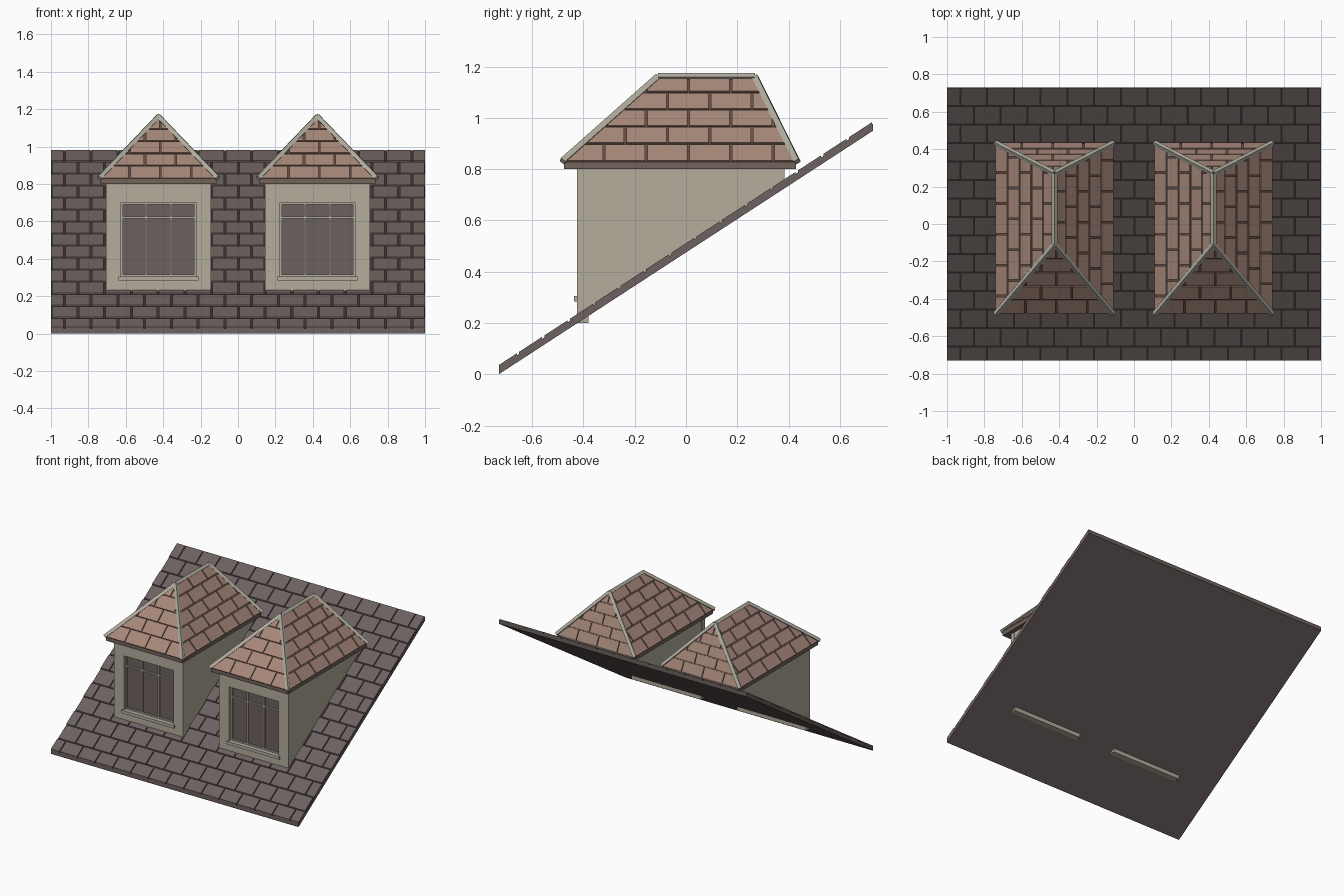
import bpy, bmesh
from mathutils import Vector as V

cube = bpy.data.objects.get("Cube")
if cube:
    bpy.data.objects.remove(cube, do_unlink=True)


def material(name, rgb):
    m = bpy.data.materials.new(name)
    m.use_nodes = True
    m.diffuse_color = (*rgb, 1)
    m.node_tree.nodes["Principled BSDF"].inputs["Base Color"].default_value = (*rgb, 1)
    return m


slate = material("slate", (0.15, 0.12, 0.115))
slate_joint = material("slate joint", (0.045, 0.036, 0.033))
clay = material("clay tile", (0.38, 0.24, 0.19))
clay_joint = material("clay joint", (0.12, 0.075, 0.06))
plaster = material("plaster", (0.46, 0.42, 0.34))
trim = material("pale trim", (0.43, 0.41, 0.34))
fascia_brown = material("fascia brown", (0.17, 0.125, 0.105))


def finish(name, bm, *mats):
    bmesh.ops.recalc_face_normals(bm, faces=bm.faces[:])
    me = bpy.data.meshes.new(name)
    bm.to_mesh(me)
    bm.free()
    for m in mats:
        me.materials.append(m)
    ob = bpy.data.objects.new(name, me)
    bpy.context.scene.collection.objects.link(ob)
    return ob


def prism(bm, points, offset):
    """Solid made by sweeping a flat outline along an offset."""
    a = [bm.verts.new(p) for p in points]
    b = [bm.verts.new(V(p) + V(offset)) for p in points]
    bm.faces.new(a)
    bm.faces.new(b[::-1])
    for i in range(len(a)):
        j = (i + 1) % len(a)
        bm.faces.new((a[i], b[i], b[j], a[j]))


def box(name, x, y, z, mat):
    bm = bmesh.new()
    outline = [(x[0], y[0], z[0]), (x[1], y[0], z[0]), (x[1], y[1], z[0]), (x[0], y[1], z[0])]
    prism(bm, outline, (0, 0, z[1] - z[0]))
    return finish(name, bm, mat)


def clip(poly, edge_start, edge_end):
    """Keep the part of a 2D polygon left of an edge."""
    d = edge_end - edge_start
    side = [d.cross(p - edge_start) for p in poly]
    out = []
    for i, p in enumerate(poly):
        j = (i + 1) % len(poly)
        if side[i] >= 0:
            out.append(p)
        if side[i] * side[j] < 0:
            out.append(p.lerp(poly[j], side[i] / (side[i] - side[j])))
    return out


def tiles(bm, corners, row, width, gap, lift, first_row, phase):
    """Running-bond tiles over a convex face whose first edge is the eave."""
    corners = [V(c) for c in corners]
    o = corners[0]
    u = (corners[1] - o).normalized()
    n = u.cross(corners[-1] - o).normalized()
    v = n.cross(u)
    lift = n * lift if isinstance(lift, float) else V(lift)
    flat = [V(((c - o).dot(u), (c - o).dot(v))) for c in corners]
    length, height = flat[1].x, max(p.y for p in flat)
    low, high, r = -gap, first_row, 0
    while low < height - gap:
        left = (phase if r % 2 == 0 else phase + width / 2) - 2 * width
        while left < length:
            x0, x1 = left + gap / 2, left + width - gap / 2
            y0, y1 = low + gap / 2, high - gap / 2
            poly = [V((x0, y0)), V((x1, y0)), V((x1, y1)), V((x0, y1))]
            for i in range(len(flat)):
                if poly:
                    poly = clip(poly, flat[i], flat[(i + 1) % len(flat)])
            if len(poly) > 2:
                prism(bm, [o + u * p.x + v * p.y for p in poly], lift)
            left += width
        low, high, r = high, high + row, r + 1


def bar(bm, a, b, radius):
    """Diamond-section bar between two points."""
    d = V(b) - V(a)
    made = bmesh.ops.create_cone(bm, cap_ends=True, segments=4, radius1=radius,
                                 radius2=radius, depth=d.length)["verts"]
    bmesh.ops.rotate(bm, verts=made, matrix=d.to_track_quat('Z', 'Y').to_matrix())
    bmesh.ops.translate(bm, verts=made, vec=(V(a) + V(b)) / 2)


# Main sloping roof: slab with dark joints showing between raised slates
Y, RISE, THICK, LIFT = 0.73, 0.95, 0.028, 0.008
bm = bmesh.new()
prism(bm, [(-1, -Y, 0), (1, -Y, 0), (1, Y, RISE), (-1, Y, RISE)], (0, 0, THICK))
slab = finish("main_roof_slab", bm, slate, slate_joint)
for p in slab.data.polygons:
    p.material_index = 1 if p.normal.z > 0.5 else 0
bm = bmesh.new()
tiles(bm, [(-1, -Y, THICK), (1, -Y, THICK), (1, Y, RISE + THICK), (-1, Y, RISE + THICK)],
      0.118, 0.143, 0.011, (0, 0, LIFT), 0.089, 0.072)
finish("main_roof_slates", bm, slate)


def dormer(side, cx):
    def part(name, x, y, z, mat):
        box(f"{side}_{name}", (cx + x[0], cx + x[1]), y, z, mat)

    # Body following the slope, and a front wall framing the window opening
    front, back, wall, top = -0.425, -0.39, 0.28, 0.805
    bm = bmesh.new()
    profile = [(back, 0.24), (0.385, 0.745), (0.385, top), (back, top)]
    prism(bm, [(cx - wall + 0.002, y, z) for y, z in profile], (2 * wall - 0.004, 0, 0))
    finish(f"{side}_dormer_body", bm, plaster)
    win, low, high = 0.2, 0.305, 0.7
    part("front_wall_base", (-wall, wall), (front, -0.38), (0.2, low), plaster)
    part("front_wall_head", (-wall, wall), (front, back), (high, top), plaster)
    for s, x in (("left", (win, wall)), ("right", (-wall, -win))):
        part(f"front_wall_{s}_jamb", x, (front, back), (low, high), plaster)

    # Window
    part("window_glass", (-win, win), (back - 0.006, back), (low, high), slate)
    face = (back - 0.016, back)
    for i, x in enumerate((-win + 0.004, -0.067, 0.067, win - 0.004)):
        part(f"window_upright_{i}", (x - 0.006, x + 0.006), face, (low, high), trim)
    for i, z in enumerate((low + 0.005, 0.62, high - 0.004)):
        part(f"window_rail_{i}", (-win, win), face, (z - 0.005, z + 0.005), trim)
    part("window_sill", (-0.213, 0.213), (-0.437, back), (0.283, 0.305), plaster)

    # Eaves and hipped roof
    w, y0, y1, eave, peak = 0.31, -0.475, 0.43, 0.828, 1.155
    r0, r1 = -0.11, 0.27
    part("eaves", (-w, w), (y0, y1), (0.8, eave), fascia_brown)
    a, b, c, d = [V((cx + x, y, eave)) for x, y in ((-w, y0), (w, y0), (w, y1), (-w, y1))]
    e, f = V((cx, r0, peak)), V((cx, r1, peak))
    planes = ((a, b, e), (b, c, f, e), (c, d, f), (d, a, e, f))
    bm = bmesh.new()
    for plane in planes:
        bm.faces.new([bm.verts.new(p) for p in plane])
    bm.faces.new([bm.verts.new(p) for p in (d, c, b, a)])
    bmesh.ops.remove_doubles(bm, verts=bm.verts[:], dist=0.0001)
    finish(f"{side}_roof_core", bm, clay_joint)
    bm = bmesh.new()
    for plane in planes:
        mid = (plane[0] + plane[1]) / 2
        slope = ((plane[2] + plane[-1]) / 2 - mid).length
        if len(plane) == 3:
            slope = (plane[2] - mid).length
        tiles(bm, plane, slope / 5, 0.165, 0.009, 0.007, slope / 5, 0.155)
    finish(f"{side}_roof_tiles", bm, clay)

    # Ridge and hip caps
    bm = bmesh.new()
    up = V((0, 0, 0.004))
    bar(bm, e + up, f + up, 0.016)
    for corner, end in ((a, e), (b, e), (c, f), (d, f)):
        out = (corner - end).normalized() * 0.01
        bar(bm, corner + out + up * 2, end + up, 0.016)
    finish(f"{side}_ridge_caps", bm, trim)


for side, cx in (("left", 0.425), ("right", -0.425)):
    dormer(side, cx)
